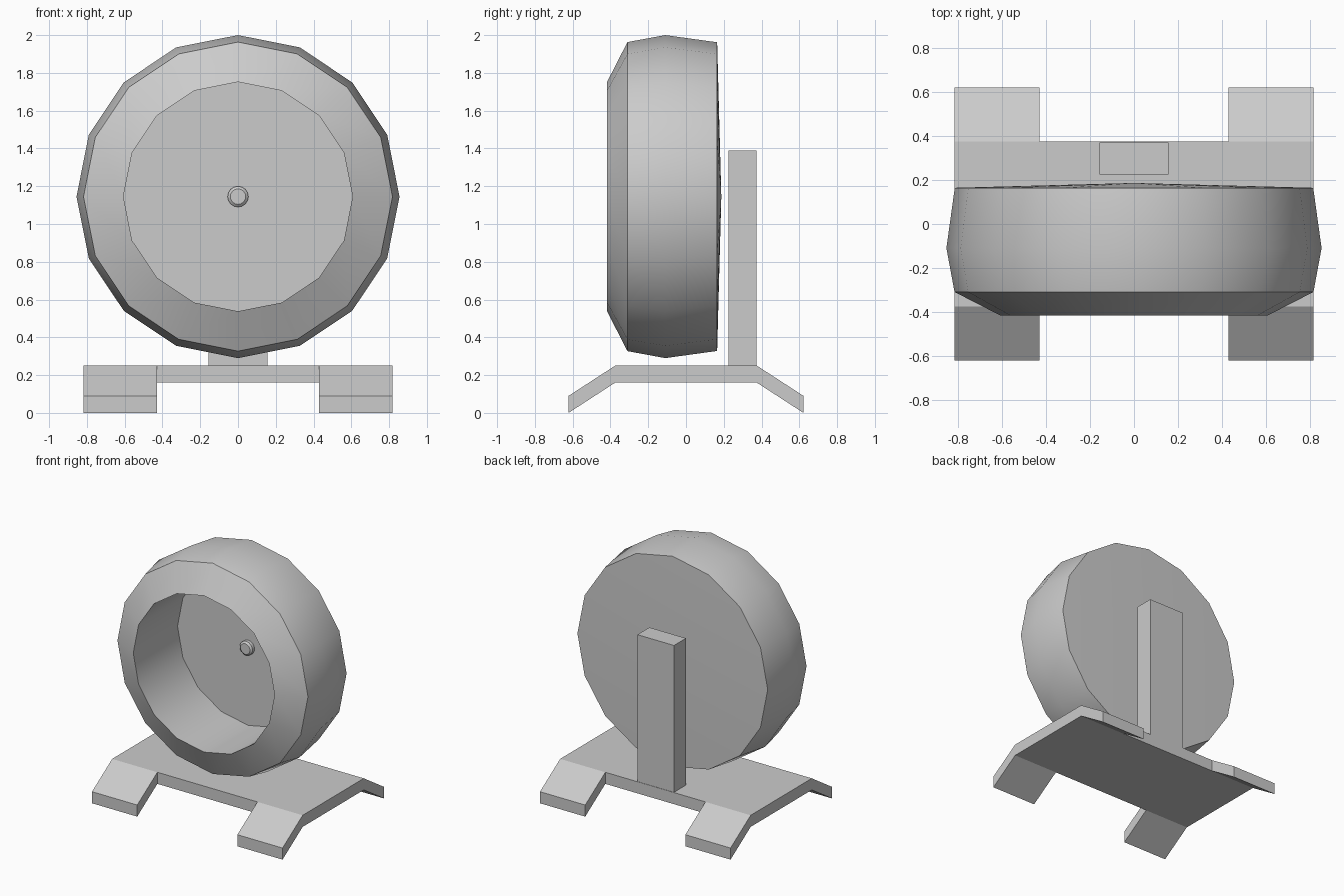
import bpy, bmesh, math

if "Cube" in bpy.data.objects:
    bpy.data.objects.remove(bpy.data.objects["Cube"])

AXLE_Z = 1.145


def finish(name, bm, smooth=False):
    bmesh.ops.remove_doubles(bm, verts=bm.verts, dist=1e-5)
    bmesh.ops.recalc_face_normals(bm, faces=bm.faces)
    mesh = bpy.data.meshes.new(name)
    bm.to_mesh(mesh)
    bm.free()
    obj = bpy.data.objects.new(name, mesh)
    bpy.context.collection.objects.link(obj)
    if smooth:
        bpy.ops.object.select_all(action='DESELECT')
        obj.select_set(True)
        bpy.context.view_layer.objects.active = obj
        bpy.ops.object.shade_smooth_by_angle(angle=math.radians(28))
    return obj


def lathe(name, profile, sides):
    """Turn (y, radius) points around the axle; a radius of 0 closes the end."""
    bm = bmesh.new()
    rings = []
    for y, r in profile:
        if r == 0:
            rings.append([bm.verts.new((0, y, AXLE_Z))] * sides)
        else:
            angles = [2 * math.pi * i / sides for i in range(sides)]
            rings.append([bm.verts.new((r * math.sin(a), y, AXLE_Z + r * math.cos(a)))
                          for a in angles])
    for a, b in zip(rings, rings[1:]):
        for i in range(sides):
            j = (i + 1) % sides
            corners = list(dict.fromkeys((a[i], a[j], b[j], b[i])))
            bm.faces.new(corners)
    return finish(name, bm, smooth=True)


def extrude_x(name, profile, x0, x1):
    """Extrude a (y, z) outline along x."""
    bm = bmesh.new()
    face = bm.faces.new([bm.verts.new((x0, y, z)) for y, z in profile])
    out = bmesh.ops.extrude_face_region(bm, geom=[face])
    verts = [v for v in out['geom'] if isinstance(v, bmesh.types.BMVert)]
    bmesh.ops.translate(bm, verts=verts, vec=(x1 - x0, 0, 0))
    return finish(name, bm)


# Hollow running wheel, open at the front, with a shallow cone on the back
lathe("wheel_drum", [(0.125, 0), (0.125, 0.607), (-0.418, 0.607), (-0.31, 0.818),
                     (-0.11, 0.855), (0.165, 0.817), (0.187, 0)], 16)

# Axle cap inside the drum
lathe("axle_cap", [(0.13, 0), (0.13, 0.055), (0.1, 0.055), (0.088, 0.041), (0.088, 0)], 16)

# Upright post behind the wheel
extrude_x("support_post", [(0.225, 0.25), (0.372, 0.25), (0.372, 1.39), (0.225, 1.39)],
          -0.157, 0.157)

# Base: bent side strips with sloping feet, joined by a flat middle plate
half = [(0.375, 0.25), (0.622, 0.09), (0.622, 0.0), (0.375, 0.16)]
bent = half + [(-y, z) for y, z in reversed(half)]
for side, label in ((-1, "left"), (1, "right")):
    extrude_x(label + "_base_foot", bent, side * 0.43, side * 0.818)
extrude_x("base_plate", [(0.375, 0.25), (0.375, 0.16), (-0.375, 0.16), (-0.375, 0.25)],
          -0.43, 0.43)
